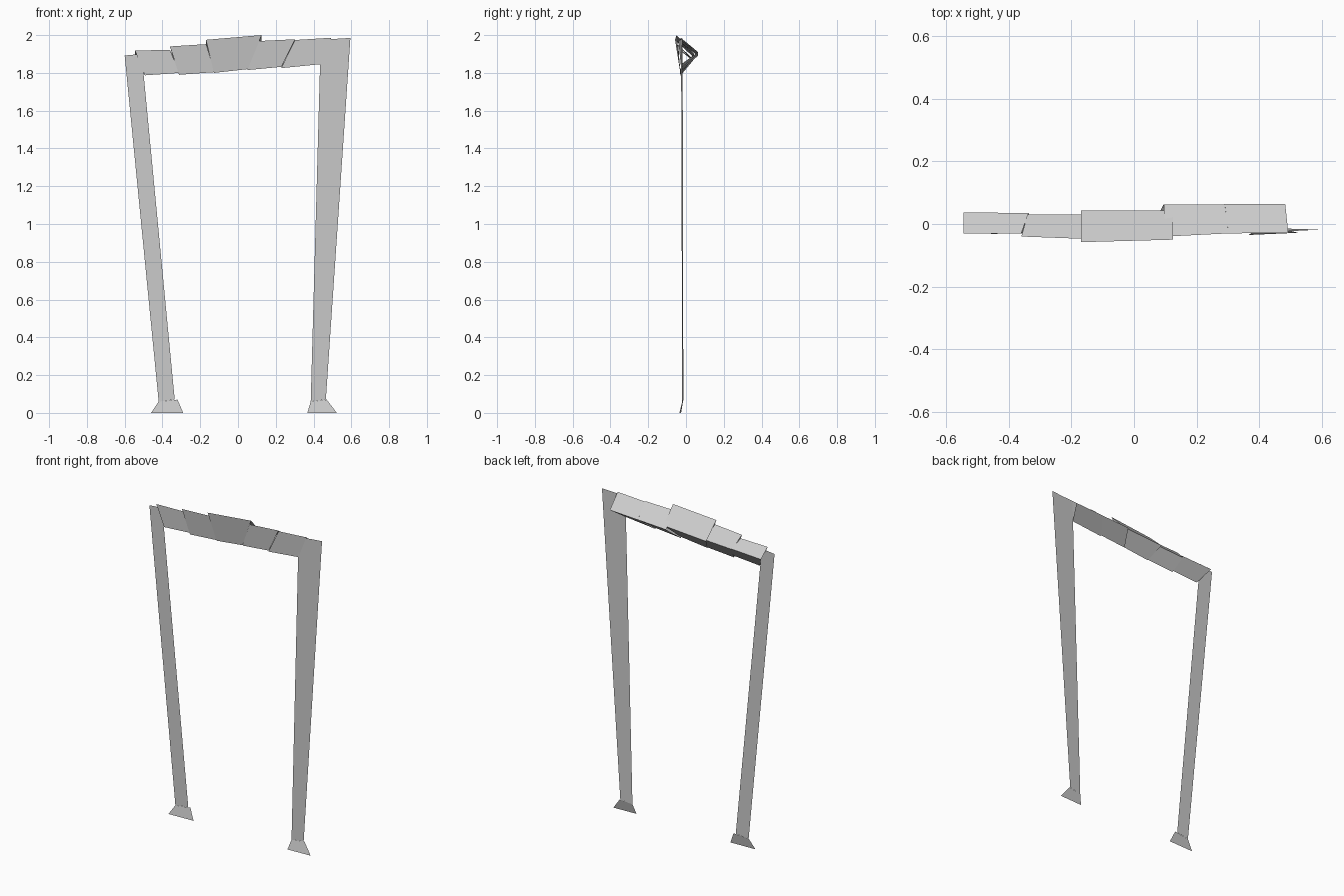
import bpy


def make_mesh(name, verts, faces):
    mesh = bpy.data.meshes.new(name)
    mesh.from_pydata(verts, [], faces)
    mesh.update()
    obj = bpy.data.objects.new(name, mesh)
    bpy.context.collection.objects.link(obj)
    return obj


def sheet(name, corners):
    """One flat four-sided panel."""
    return make_mesh(name, corners, [(0, 1, 2, 3)])


def beam_section(name, left, right):
    """Open three-sided tube; each end is (top, back, bottom)."""
    sides = [(i, (i + 1) % 3, (i + 1) % 3 + 3, i + 3) for i in range(3)]
    return make_mesh(name, list(left) + list(right), sides)


# Tapering flat legs
sheet("left_leg", [(-0.42, -0.02, 0.06), (-0.335, -0.014, 0.07),
                   (-0.51, -0.022, 1.90), (-0.60, -0.02, 1.892)])
sheet("right_leg", [(0.385, -0.02, 0.06), (0.465, -0.014, 0.07),
                    (0.595, -0.018, 1.985), (0.438, -0.026, 1.975)])

# Flared feet
sheet("left_foot", [(-0.46, -0.032, 0), (-0.29, -0.026, 0),
                    (-0.32, -0.014, 0.07), (-0.42, -0.02, 0.06)])
sheet("right_foot", [(0.367, -0.035, 0), (0.523, -0.028, 0),
                     (0.47, -0.014, 0.07), (0.385, -0.02, 0.06)])

# Staggered triangular tubes of the top beam
sections = [
    (((-0.545, -0.03, 1.918), (-0.545, 0.037, 1.865), (-0.493, -0.028, 1.787)),
     ((-0.36, -0.03, 1.922), (-0.337, 0.035, 1.875), (-0.31, -0.03, 1.80))),
    (((-0.36, -0.04, 1.94), (-0.34, 0.03, 1.87), (-0.312, -0.03, 1.79)),
     ((-0.168, -0.047, 1.952), (-0.15, 0.03, 1.88), (-0.125, -0.03, 1.804))),
    (((-0.17, -0.058, 1.975), (-0.17, 0.043, 1.88), (-0.127, -0.03, 1.80)),
     ((0.125, -0.05, 2.0), (0.125, 0.043, 1.90), (0.052, -0.03, 1.82))),
    (((0.10, -0.04, 1.968), (0.095, 0.063, 1.89), (0.05, -0.025, 1.815)),
     ((0.302, -0.03, 1.978), (0.29, 0.063, 1.90), (0.23, -0.025, 1.832))),
    (((0.302, -0.03, 1.974), (0.29, 0.064, 1.90), (0.228, -0.025, 1.825)),
     ((0.493, -0.028, 1.986), (0.483, 0.064, 1.91), (0.437, -0.025, 1.846))),
]
for number, (left, right) in enumerate(sections, 1):
    beam_section(f"beam_section_{number}", left, right)
